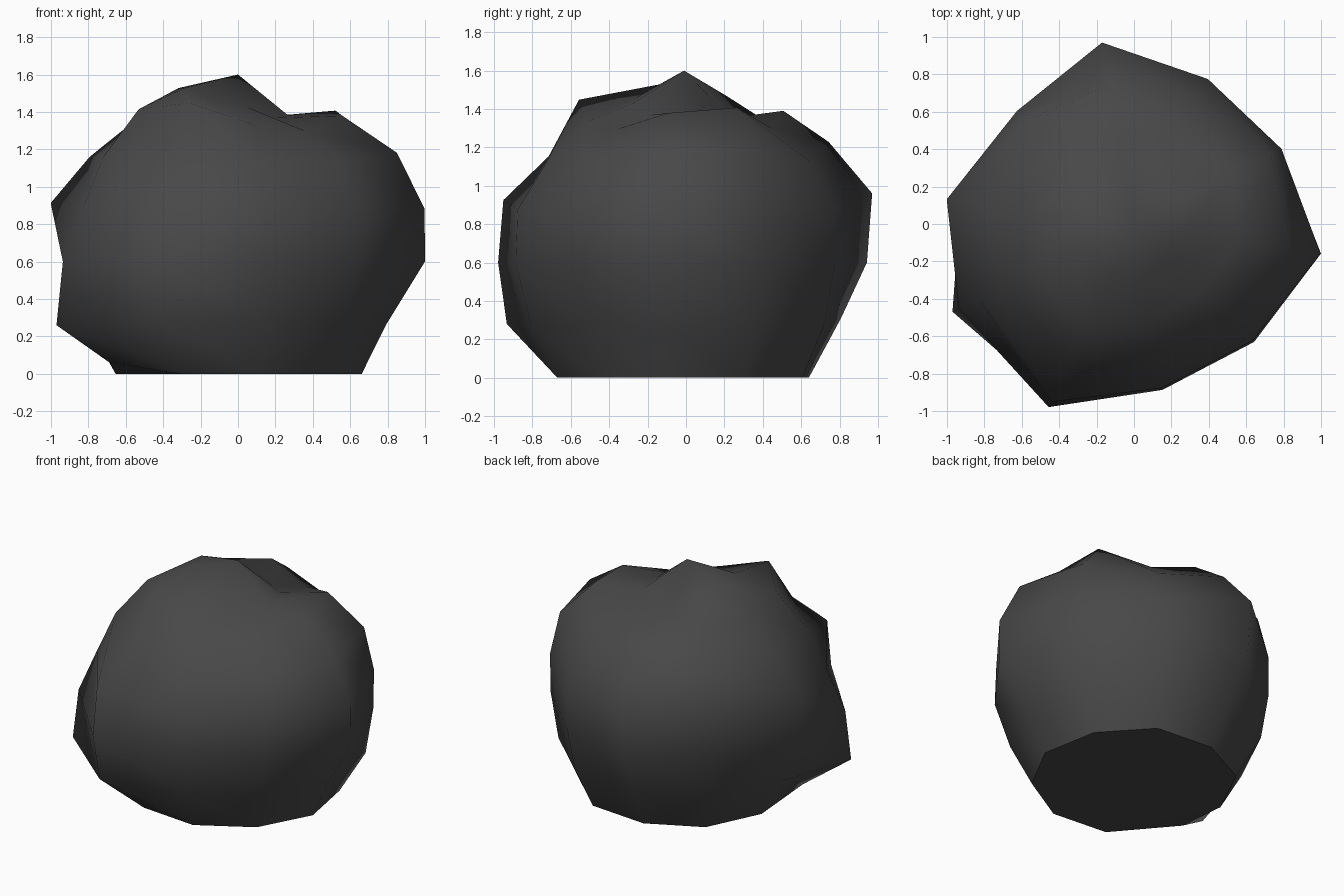
import bpy, bmesh, math

if "Cube" in bpy.data.objects:
    bpy.data.objects.remove(bpy.data.objects["Cube"])

SEG = 10
CENTRE_Z = 0.6

# Dark grey stone
stone = bpy.data.materials.new("dark_grey_stone")
stone.diffuse_color = (0.065, 0.065, 0.065, 1)
stone.use_nodes = True
stone.node_tree.nodes["Principled BSDF"].inputs["Base Color"].default_value = stone.diffuse_color

# Small turn of each segment, in degrees, for an irregular outline
turn = [0, 0, 0, 1, 1, 1.5, -1.2, 2.0, 0.7, 0.5]

# Rings of an uneven ball: slope of each ring above the centre, and its radius per segment
upper = [
    (2.90, [.27, .27, .26, .26, .30, .32, .32, .295, .285, .265]),
    (1.38, [.565, .585, .505, .515, .55, .55, .59, .615, .53, .505]),
    (0.70, [.86, .82, .74, .755, .80, .80, .80, .79, .74, .77]),
    (0.31, [1.01, .885, .87, .985, .87, 1.01, .92, 1.05, .89, .89]),
    (0.00, [1.012, .88, .87, .957, .87, .935, 1.04, 1.08, .90, .90]),
]
# Lower rings sit at a fixed height
lower = [
    (0.28, [.80, .83, .81, .82, .82, .82, 1.078, 1.03, .82, .80]),
    (0.00, [.67, .66, .68, .65, .66, .66, .763, .70, .68, .66]),
]

# Raised or lowered corners: (ring, segment) -> height change
lift = {(1, 3): .08, (2, 3): .10, (3, 3): .055, (3, 0): -.03, (2, 0): -.02,
        (5, 6): -.02, (5, 0): -.02, (5, 3): .03, (6, 6): .06}

bm = bmesh.new()

def ring(radii, height):
    out = []
    for k, r in enumerate(radii):
        a = math.radians(-9 + 36 * k + turn[k])
        out.append(bm.verts.new((r * math.cos(a), r * math.sin(a), height(r))))
    return out

rings = [ring(rad, lambda r, s=s: CENTRE_Z + s * r) for s, rad in upper]
rings += [ring(rad, lambda r, z=z: z) for z, rad in lower]
for (i, k), dz in lift.items():
    rings[i][k].co.z += dz

# Crown fan, walls and flat foot
apex = bm.verts.new((0, -0.01, 1.6))
for k in range(SEG):
    n = (k + 1) % SEG
    bm.faces.new((apex, rings[0][k], rings[0][n]))
    for a, b in zip(rings, rings[1:]):
        bm.faces.new((a[k], b[k], b[n], a[n]))
foot = rings[-1]
base = [bm.faces.new([v for i, v in enumerate(foot) if i != 6]),
        bm.faces.new((foot[5], foot[6], foot[7]))]
bmesh.ops.recalc_face_normals(bm, faces=bm.faces)

# Smooth stone with a hard edge around the foot
for f in bm.faces:
    f.smooth = True
for f in base:
    for e in f.edges:
        e.smooth = False

mesh = bpy.data.meshes.new("boulder")
bm.to_mesh(mesh)
bm.free()
mesh.materials.append(stone)
boulder = bpy.data.objects.new("boulder", mesh)
bpy.context.collection.objects.link(boulder)
